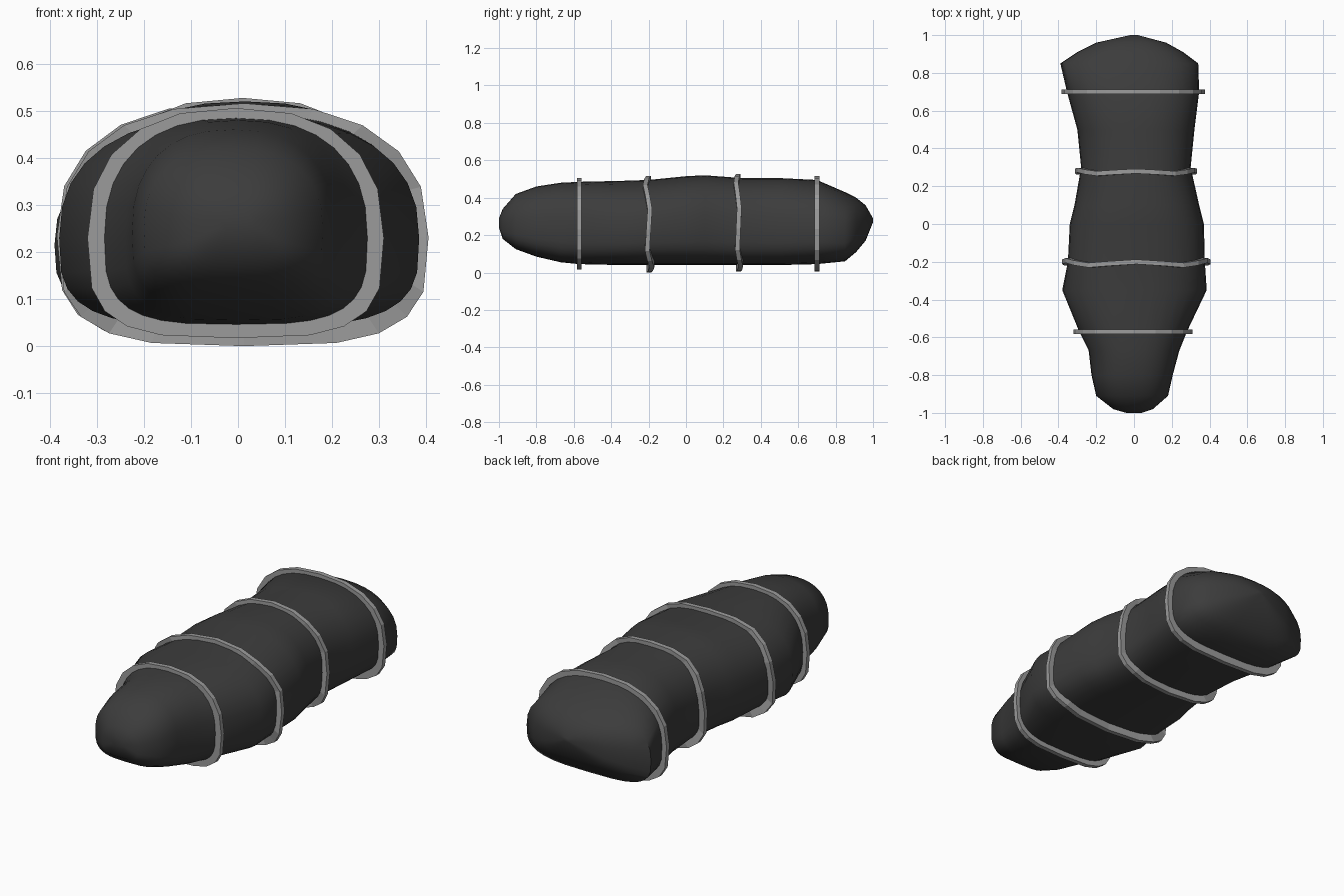
import bpy, math

cube = bpy.data.objects.get("Cube")
if cube:
    bpy.data.objects.remove(cube, do_unlink=True)


def material(name, value):
    mat = bpy.data.materials.new(name)
    mat.use_nodes = True
    colour = (value, value, value, 1)
    mat.diffuse_color = colour
    mat.node_tree.nodes["Principled BSDF"].inputs["Base Color"].default_value = colour
    return mat


fabric = material("charcoal fabric", 0.045)
webbing = material("grey webbing", 0.33)

# Stations along the body: y, left x, right x, bottom z, top z
STATIONS = [
    (-1, -.04, .04, .24, .29), (-.98, -.11, .10, .18, .34),
    (-.91, -.20, .18, .125, .42), (-.8, -.225, .205, .085, .46),
    (-.67, -.24, .24, .055, .48), (-.57, -.29, .28, .045, .485),
    (-.35, -.38, .385, .04, .49), (-.2, -.35, .375, .04, .495),
    (0, -.34, .37, .04, .515), (.1, -.315, .345, .04, .52),
    (.3, -.28, .3, .04, .505), (.5, -.3, .32, .04, .505),
    (.7, -.355, .345, .045, .495), (.85, -.39, .34, .06, .43),
    (.91, -.3, .26, .11, .4), (.96, -.2, .17, .17, .36),
    (1, -.02, .02, .27, .29),
]


def station_at(y):
    """Blend the neighbouring stations at y."""
    for a, b in zip(STATIONS, STATIONS[1:]):
        if y <= b[0]:
            t = (y - a[0]) / (b[0] - a[0])
            return [p + (q - p) * t for p, q in zip(a, b)]
    return STATIONS[-1]


def outline_point(station, angle, grow=0, drop=0):
    """Point on a domed cross-section with a flatter underside."""
    y, left, right, low, high = station
    c, s = math.cos(angle), math.sin(angle)
    power = 2 / (2.4 if s > 0 else 3.4)
    centre = low + (high - low) * 0.42
    half = (right - left) / 2 + grow
    rise = high - centre + grow * 0.7 if s > 0 else centre - low + drop
    return ((left + right) / 2 + half * math.copysign(abs(c) ** power, c), y,
            centre + rise * math.copysign(abs(s) ** power, s))


def loft(name, rings, mat, closed):
    """Skin a list of rings, joined end to end or capped."""
    n, m = len(rings[0]), len(rings)
    faces = []
    for i in range(m if closed else m - 1):
        j = (i + 1) % m
        for k in range(n):
            q = (k + 1) % n
            faces.append((i * n + k, i * n + q, j * n + q, j * n + k))
    if not closed:
        faces += [tuple(reversed(range(n))), tuple(range((m - 1) * n, m * n))]
    mesh = bpy.data.meshes.new(name)
    mesh.from_pydata([p for ring in rings for p in ring], [], faces)
    mesh.update()
    mesh.materials.append(mat)
    obj = bpy.data.objects.new(name, mesh)
    bpy.context.collection.objects.link(obj)
    bpy.ops.object.select_all(action='DESELECT')
    obj.select_set(True)
    bpy.context.view_layer.objects.active = obj
    # Point all faces outwards
    bpy.ops.object.mode_set(mode='EDIT')
    bpy.ops.mesh.select_all(action='SELECT')
    bpy.ops.mesh.normals_make_consistent(inside=False)
    bpy.ops.object.mode_set(mode='OBJECT')
    return obj


# Soft padded body
SIDES = 32
body = loft("bag_body", [[outline_point(st, math.tau * k / SIDES) for k in range(SIDES)]
                         for st in STATIONS], fabric, False)
bpy.ops.object.shade_smooth_by_angle(angle=math.radians(60))


def strap(name, y, wobble, drop):
    """Faceted band that hugs the body at y, with an uneven lie."""
    sides, half_width = 20, 0.0125
    rings = []
    for k in range(sides):
        a = math.tau * k / sides
        shift = wobble * (math.sin(5 * a) - math.sin(a))
        ring = []
        for side, grow, fall in ((-1, -.01, -.01), (1, -.01, -.01), (1, .03, drop), (-1, .03, drop)):
            x, _, z = outline_point(station_at(y + shift), a, grow, fall)
            ring.append((x, y + shift + side * half_width, z))
        rings.append(ring)
    return loft(name, rings, webbing, True)


# Four straps from the front end to the back end
strap("front_strap", -.57, 0, .028)
strap("front_middle_strap", -.2, .01, .04)
strap("back_middle_strap", .28, .007, .035)
strap("back_strap", .7, 0, .04)
